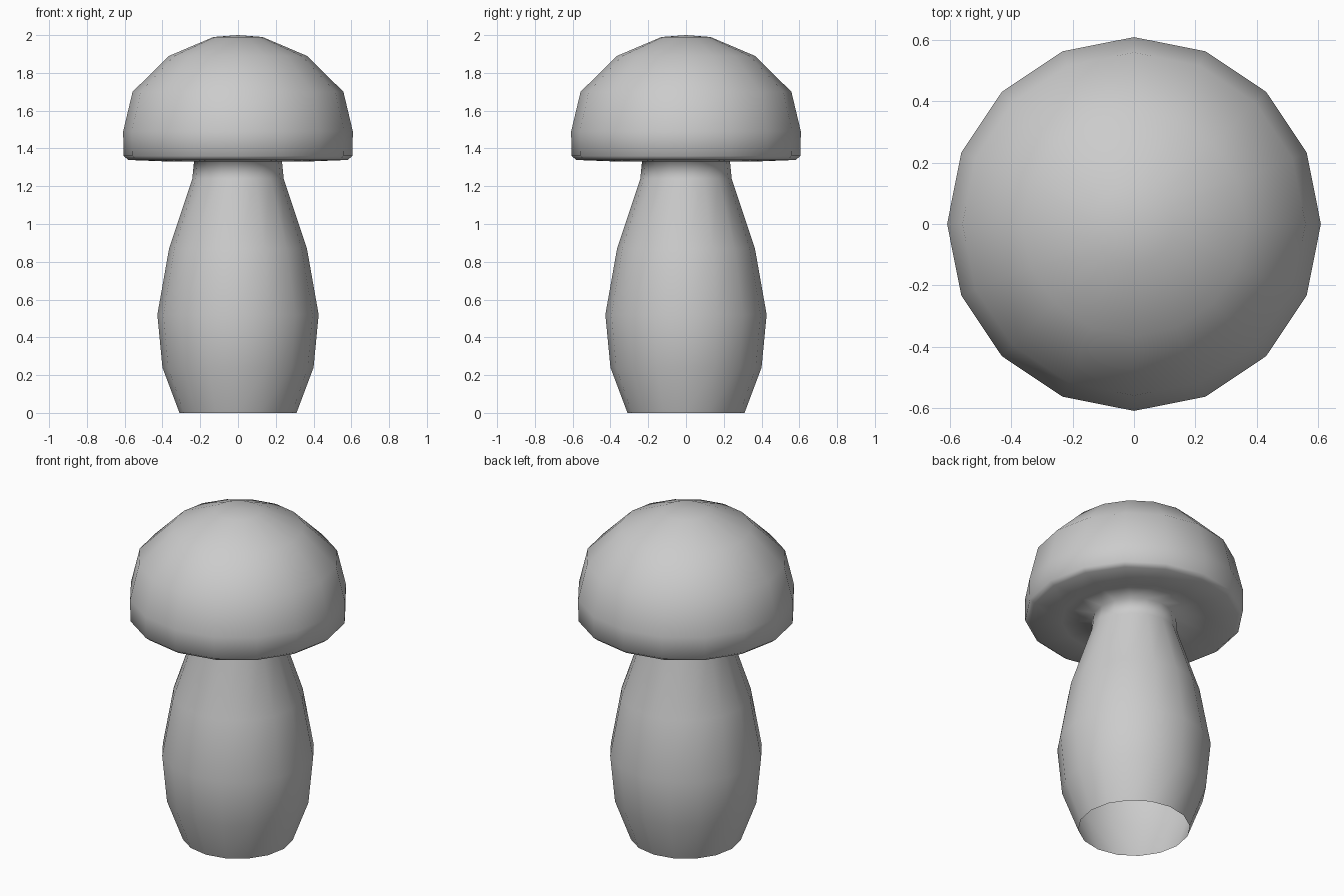
import bpy, bmesh, math

if "Cube" in bpy.data.objects:
    bpy.data.objects.remove(bpy.data.objects["Cube"])

SIDES = 16

# Outline (radius, height) from the open foot, up the stem, under and over the cap
profile = [(0.31, 0.0), (0.40, 0.24), (0.427, 0.52), (0.365, 0.87), (0.242, 1.24),
           (0.232, 1.34), (0.40, 1.332), (0.58, 1.339), (0.606, 1.36),
           (0.608, 1.49), (0.558, 1.70), (0.365, 1.89), (0.13, 1.99)]

bm = bmesh.new()
rings = []
for r, z in profile:
    rings.append([bm.verts.new((r * math.cos(math.tau * i / SIDES),
                                r * math.sin(math.tau * i / SIDES), z))
                  for i in range(SIDES)])

# Walls between neighbouring rings
for low, high in zip(rings, rings[1:]):
    for i in range(SIDES):
        j = (i + 1) % SIDES
        bm.faces.new((low[i], low[j], high[j], high[i]))

# Crown of the cap
tip = bm.verts.new((0, 0, 2.0))
for i in range(SIDES):
    bm.faces.new((rings[-1][i], rings[-1][(i + 1) % SIDES], tip))

for f in bm.faces:
    f.smooth = True
mesh = bpy.data.meshes.new("mushroom")
bm.to_mesh(mesh)
bm.free()
bpy.context.collection.objects.link(bpy.data.objects.new("mushroom", mesh))
